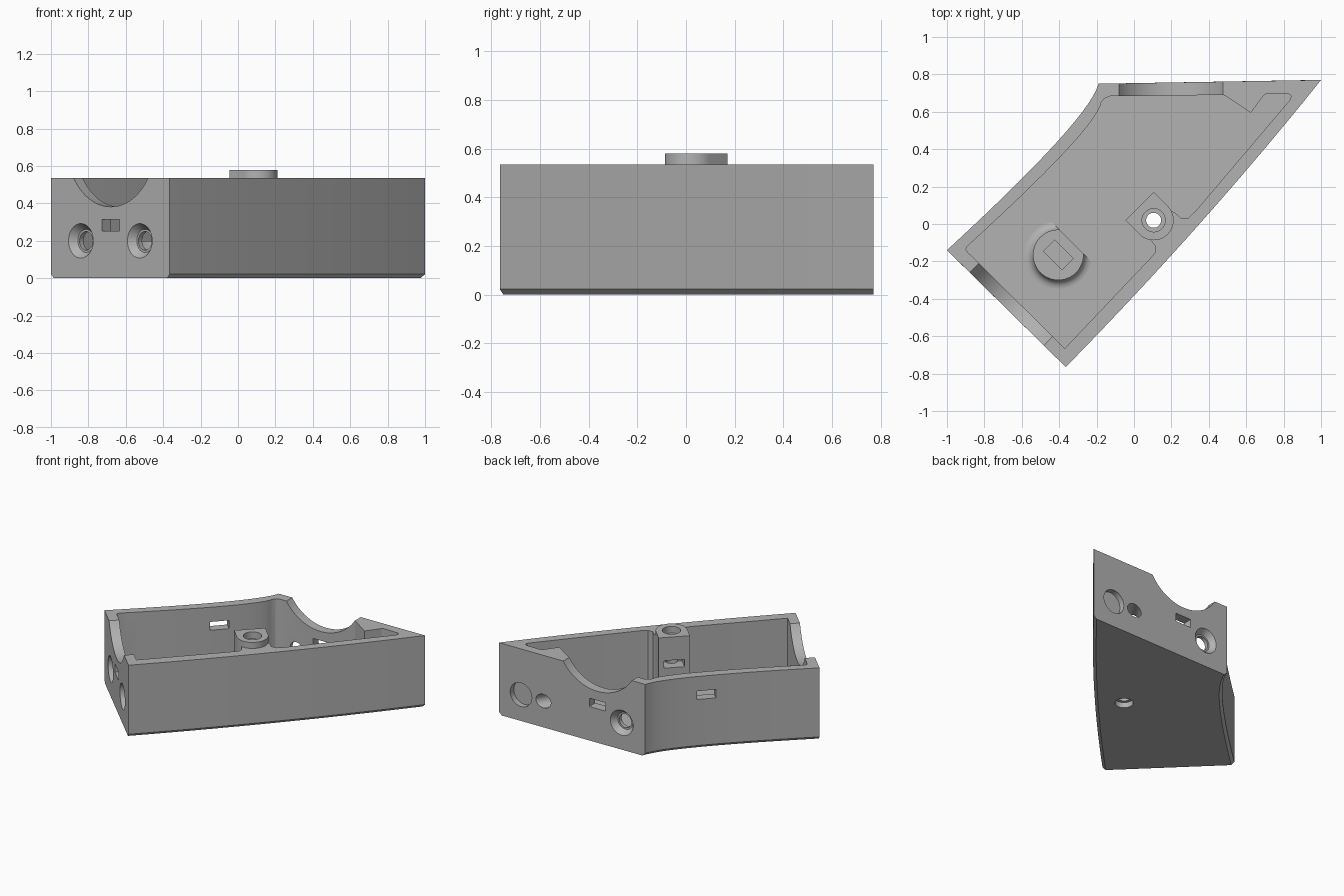
import bpy, bmesh, math
from mathutils import Vector, Matrix

old = bpy.data.objects.get("Cube")
if old:
    bpy.data.objects.remove(old)

HEIGHT, FLOOR = 0.535, 0.07

grey = bpy.data.materials.new("plain grey")
grey.use_nodes = True
grey.diffuse_color = (0.45, 0.45, 0.45, 1)
grey.node_tree.nodes["Principled BSDF"].inputs["Base Color"].default_value = (0.45, 0.45, 0.45, 1)


def make(name, bm):
    bmesh.ops.recalc_face_normals(bm, faces=bm.faces[:])
    me = bpy.data.meshes.new(name)
    bm.to_mesh(me)
    bm.free()
    me.materials.append(grey)
    ob = bpy.data.objects.new(name, me)
    bpy.context.collection.objects.link(ob)
    return ob


def arc(a, mid, b, n=14):
    """Smooth curve from a to b passing through mid."""
    a, m, b = Vector(a), Vector(mid), Vector(b)
    c = 2 * m - (a + b) / 2
    return [a * (1 - t) ** 2 + c * 2 * t * (1 - t) + b * t * t
            for t in (i / n for i in range(n + 1))]


def loft(name, layers):
    """Closed solid through stacked outlines: (points, z)."""
    bm = bmesh.new()
    rings = [[bm.verts.new((p[0], p[1], z)) for p in pts] for pts, z in layers]
    for lo, hi in zip(rings, rings[1:]):
        for i in range(len(lo)):
            j = (i + 1) % len(lo)
            bm.faces.new((lo[i], lo[j], hi[j], hi[i]))
    bm.faces.new(rings[0][::-1])
    bm.faces.new(rings[-1])
    return make(name, bm)


def cone(start, direction, r1, r2, length, segments=40):
    """Round solid from start along direction."""
    d = Vector(direction).normalized()
    bm = bmesh.new()
    mat = Matrix.Translation(Vector(start) + d * length / 2) @ d.to_track_quat('Z', 'Y').to_matrix().to_4x4()
    bmesh.ops.create_cone(bm, cap_ends=True, segments=segments, radius1=r1, radius2=r2,
                          depth=length, matrix=mat)
    return make("cutter", bm)


def box(center, size, angle=0.0):
    bm = bmesh.new()
    mat = Matrix.Translation(center) @ Matrix.Rotation(angle, 4, 'Z') @ Matrix.Diagonal((*size, 1))
    bmesh.ops.create_cube(bm, size=1, matrix=mat)
    return make("cutter", bm)


def combine(target, tool, operation='DIFFERENCE'):
    mod = target.modifiers.new("combine", 'BOOLEAN')
    mod.operation, mod.solver, mod.object = operation, 'EXACT', tool
    bpy.context.view_layer.objects.active = target
    bpy.ops.object.modifier_apply(modifier=mod.name)
    bpy.data.objects.remove(tool)


# Outer shell with chamfered bottom along the two long curved sides
right_side = arc((-0.365, -0.765), (0.35, 0.0), (1.0, 0.77))
left_side = arc((-0.19, 0.75), (-0.415, 0.435), (-1.0, -0.14))


def tuck(p, s):
    return p + (Vector((0.025, 0)) if p.y > 0.7 else Vector((0.015, -0.015))) * s


outline = right_side + left_side
bottom = [tuck(p, -1) for p in right_side] + [tuck(p, 1) for p in left_side]
body = loft("tray_body", [(bottom, 0), (outline, 0.022), (outline, HEIGHT)])

# Inner cavity, leaving the boss root and the drilled corner block
cavity = [(-0.37, -0.665), (0.085, -0.185), (0.115, -0.15), (0.115, -0.12), (0.08, -0.075),
          (0.17, 0.085), (0.22, 0.06), (0.25, 0.033), (0.29, 0.033), (0.33, 0.07)]
cavity += [(0.835, 0.665), (0.84, 0.685), (0.825, 0.698), (0.71, 0.698), (0.695, 0.69),
           (0.625, 0.595), (0.48, 0.69), (-0.13, 0.683), (-0.16, 0.67)]
cavity += arc((-0.175, 0.65), (-0.365, 0.39), (-0.89, -0.118))
cavity += [(-0.9, -0.135), (-0.89, -0.15)]
combine(body, loft("cutter", [(cavity, FLOOR), (cavity, 0.7)]))

# Screw boss: half round, half square, standing above the rim
bx, by, br = 0.105, 0.02, 0.107
boss = [(bx + br * math.cos(a), by + br * math.sin(a))
        for a in (math.radians(-135 + 180 * i / 24) for i in range(25))]
boss += [(bx, by + br * 1.41), (bx - br * 1.41, by)]
combine(body, loft("cutter", [(boss, 0.04), (boss, 0.58)]), 'UNION')
for z, r, length in ((-0.1, 0.04, 0.8), (0.53, 0.062, 0.2), (-0.1, 0.062, 0.14)):
    combine(body, cone((bx, by, z), (0, 0, 1), r, r, length))
# Nut slot in the boss
combine(body, box((bx - 0.05, by + 0.05, 0.38), (0.14, 0.12, 0.055), math.radians(45)))


# Wall features: scoops, cable slots and countersunk screw holes
def scoop(x, y, inward):
    d = Vector((*inward, 0)).normalized()
    combine(body, cone(Vector((x, y, 0.712)) - d * 0.1, d, 0.33, 0.33, 0.19, 96))


def screw_hole(x, y, inward):
    d = Vector((*inward, 0)).normalized()
    p = Vector((x, y, 0.2))
    combine(body, cone(p - d * 0.01, d, 0.1, 0.062, 0.05))
    combine(body, cone(p - d * 0.05, d, 0.05, 0.05, 0.18))


def end_y(x):
    return -0.14 - 0.984 * (x + 1)


end_in, back_in = (0.7, 0.71), (0, -1)
scoop(-0.68, end_y(-0.68), end_in)
scoop(0.198, 0.756, back_in)
for x in (-0.84, -0.525):
    screw_hole(x, end_y(x), end_in)
screw_hole(0.0, 0.753, back_in)
for center, angle in (((-0.68, end_y(-0.68), 0.283), -44.5),
                      ((0.2, 0.73, 0.283), 0),
                      ((-0.45, 0.40, 0.395), 48)):
    combine(body, box(center, (0.13, 0.25, 0.062), math.radians(angle)))

# Shallow round pocket and slanted bore by the sharp corner
combine(body, cone((0.82, 0.82, 0.195), (0, -1, 0), 0.088, 0.088, 0.095))
combine(body, cone((0.695, 0.85, 0.195), (-0.55, -0.83, 0), 0.05, 0.05, 0.38))

# Floor post with a filleted foot, one flat side and a rectangular socket
px, py, pr, fillet, top = -0.405, -0.165, 0.135, 0.045, 0.2
steps = [math.radians(15 * i) for i in range(7)]
profile = [(pr + fillet, FLOOR - 0.02)]
profile += [(pr + fillet * (1 - math.sin(a)), FLOOR + fillet * (1 - math.cos(a))) for a in steps]
profile += [(pr, top)]
circle = [2 * math.pi * i / 48 for i in range(48)]
post = loft("floor_post", [([(px + r * math.cos(a), py + r * math.sin(a)) for a in circle], z)
                           for r, z in profile])
combine(post, box((px + 0.17, py + 0.17, 0.2), (0.28, 0.8, 0.6), math.radians(45)))
combine(post, box((px, py, top), (0.14, 0.085, 0.2), math.radians(-45)))

# Crisp edges with smooth curved walls
bpy.ops.object.select_all(action='DESELECT')
for ob in (body, post):
    ob.data.materials.clear()
    ob.data.materials.append(grey)
    for poly in ob.data.polygons:
        poly.material_index = 0
    ob.select_set(True)
bpy.context.view_layer.objects.active = body
bpy.ops.object.shade_smooth_by_angle(angle=math.radians(25))
